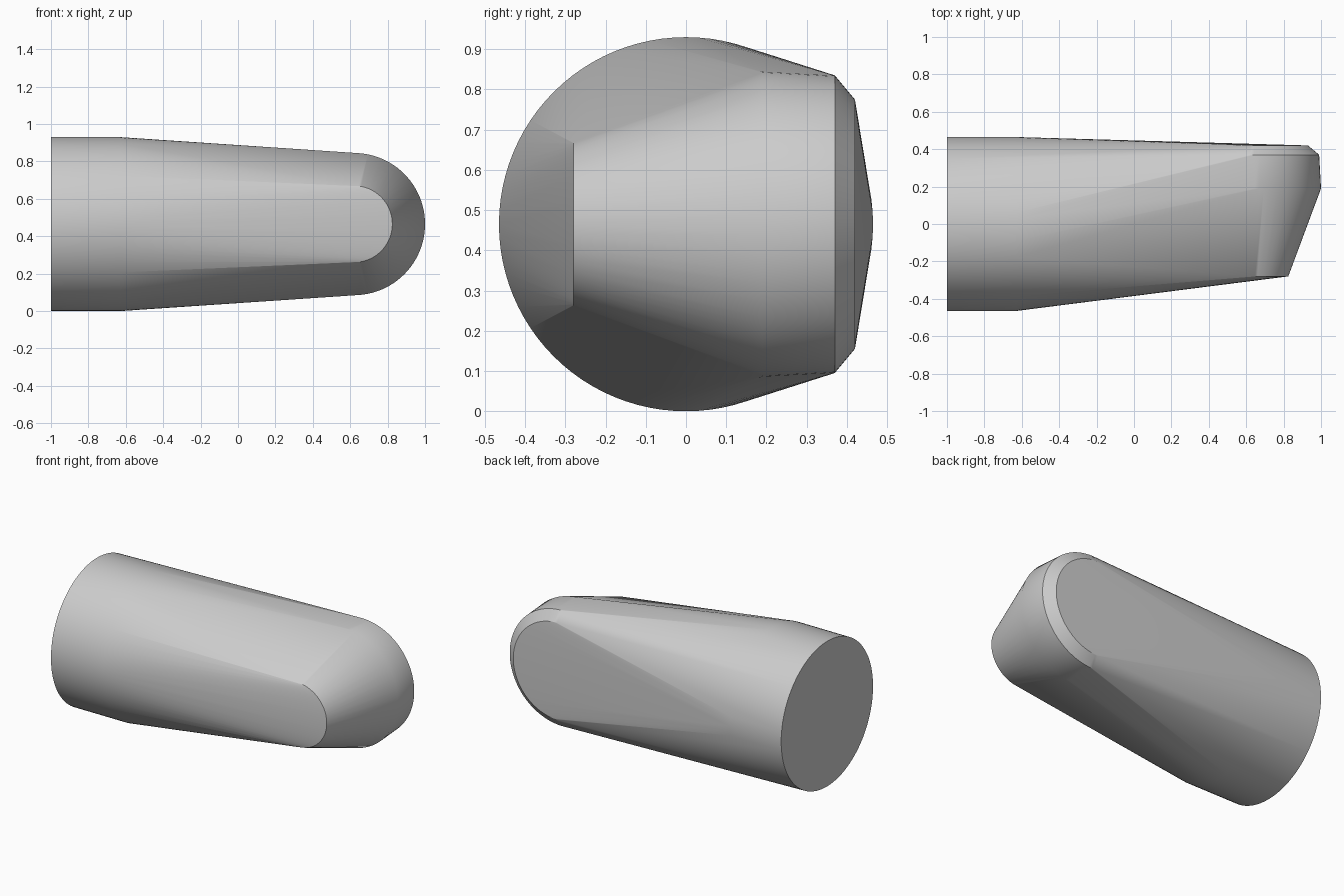
import bpy
import bmesh
from math import cos, sin, pi, radians

cube = bpy.data.objects.get("Cube")
if cube:
    bpy.data.objects.remove(cube, do_unlink=True)

SEGMENTS = 96
RADIUS = 0.465      # round shank, also the height of its axis
TIP_X = 0.62        # centre of the rounded tip

grey = bpy.data.materials.new("light grey")
grey.use_nodes = True
colour = (0.6, 0.6, 0.6, 1)
grey.diffuse_color = colour
grey.node_tree.nodes["Principled BSDF"].inputs["Base Color"].default_value = colour

bm = bmesh.new()


# Ring of the round shank, facing along x
def shank_ring(x):
    for i in range(SEGMENTS):
        a = 2 * pi * i / SEGMENTS
        bm.verts.new((x, RADIUS * cos(a), RADIUS + RADIUS * sin(a)))


# Half circle of the rounded tip, facing along y
def tip_arc(y, r):
    half = SEGMENTS // 2
    for i in range(half + 1):
        a = pi * i / half - pi / 2
        bm.verts.new((TIP_X + r * cos(a), y, RADIUS + r * sin(a)))


for x in (-1, -0.63):
    shank_ring(x)

# Front face, widest section, and the two edges of the back chamfer
for y, r in ((-0.28, 0.205), (0.19, 0.38), (0.37, 0.37), (0.42, 0.31)):
    tip_arc(y, r)

# Blend the shank into the tip with one tight skin
hull = bmesh.ops.convex_hull(bm, input=bm.verts[:], use_existing_faces=False)
spare = {g for g in hull["geom_interior"] + hull["geom_unused"]
         if isinstance(g, bmesh.types.BMVert)}
bmesh.ops.delete(bm, geom=list(spare), context='VERTS')
bmesh.ops.dissolve_limit(bm, angle_limit=0.0002, verts=bm.verts[:], edges=bm.edges[:])
bmesh.ops.recalc_face_normals(bm, faces=bm.faces[:])

mesh = bpy.data.meshes.new("tapered_body")
bm.to_mesh(mesh)
bm.free()
mesh.materials.append(grey)
body = bpy.data.objects.new("tapered_body", mesh)
bpy.context.collection.objects.link(body)

# Smooth sides with crisp rims and chamfer
bpy.ops.object.select_all(action='DESELECT')
body.select_set(True)
bpy.context.view_layer.objects.active = body
bpy.ops.object.shade_smooth_by_angle(angle=radians(30))
